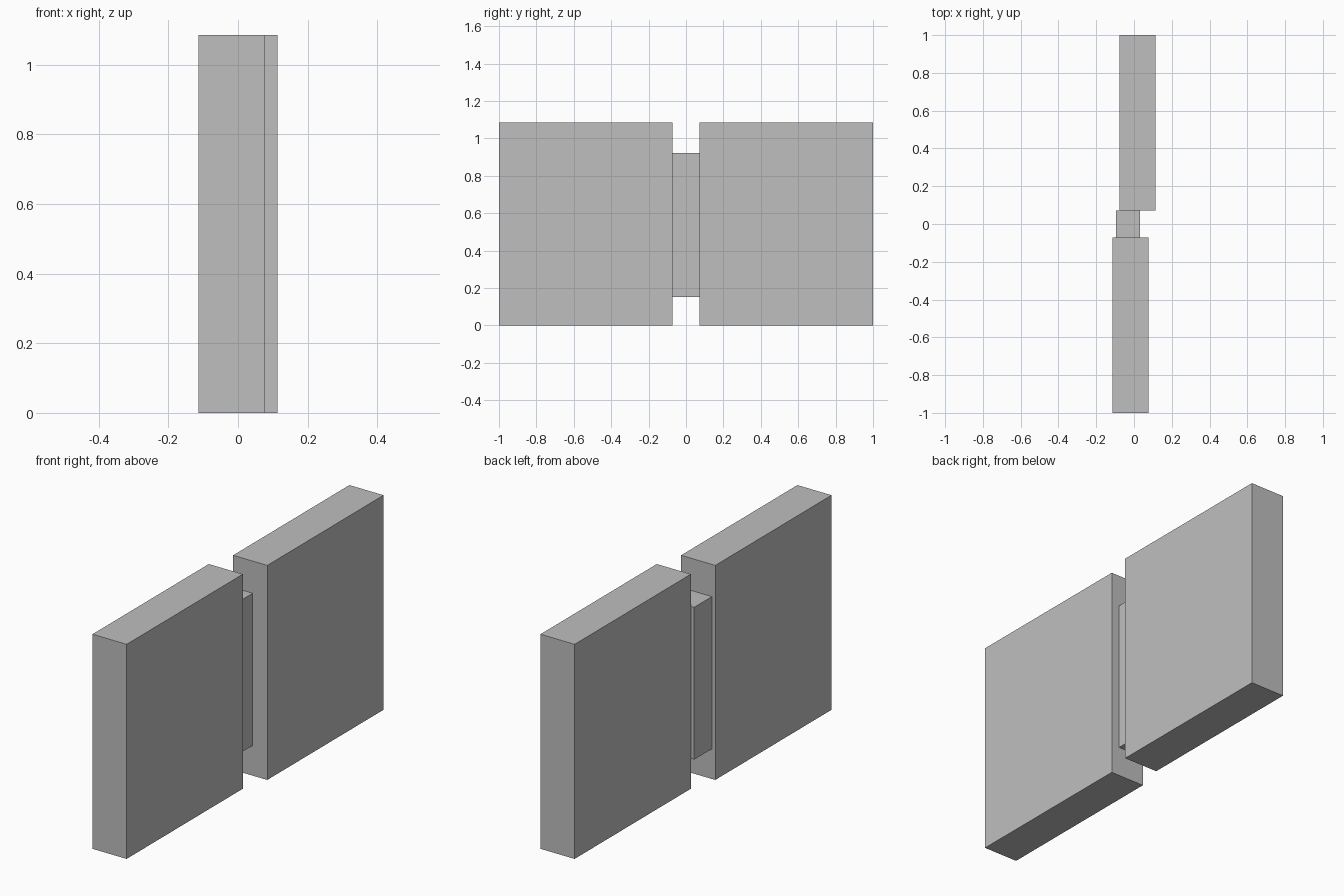
import bpy

cube = bpy.data.objects.get("Cube")
if cube:
    bpy.data.objects.remove(cube, do_unlink=True)

# One plain grey for every part
GREY = (0.52, 0.52, 0.52, 1.0)
grey = bpy.data.materials.new("plain grey")
grey.use_nodes = True
grey.diffuse_color = GREY
grey.node_tree.nodes["Principled BSDF"].inputs["Base Color"].default_value = GREY


def box(name, low, high):
    """Axis-aligned box between two opposite corners."""
    centre = [(a + b) / 2 for a, b in zip(low, high)]
    bpy.ops.mesh.primitive_cube_add(size=1, location=centre)
    ob = bpy.context.object
    ob.name = name
    ob.scale = [b - a for a, b in zip(low, high)]
    bpy.ops.object.transform_apply(location=False, rotation=False, scale=True)
    ob.data.materials.append(grey)
    return ob


HEIGHT = 1.085
OUTER, INNER = 0.114, 0.077   # sideways reach of the staggered slabs
GAP = 0.071                   # half the space between the slabs

# Two equal slabs, staggered sideways
box("front_slab", (-OUTER, -1, 0), (INNER, -GAP, HEIGHT))
box("back_slab", (-INNER, GAP, 0), (OUTER, 1, HEIGHT))

# Shorter, thinner block joining them
box("connector", (-0.095, -GAP, 0.152), (0.032, GAP, 0.922))
